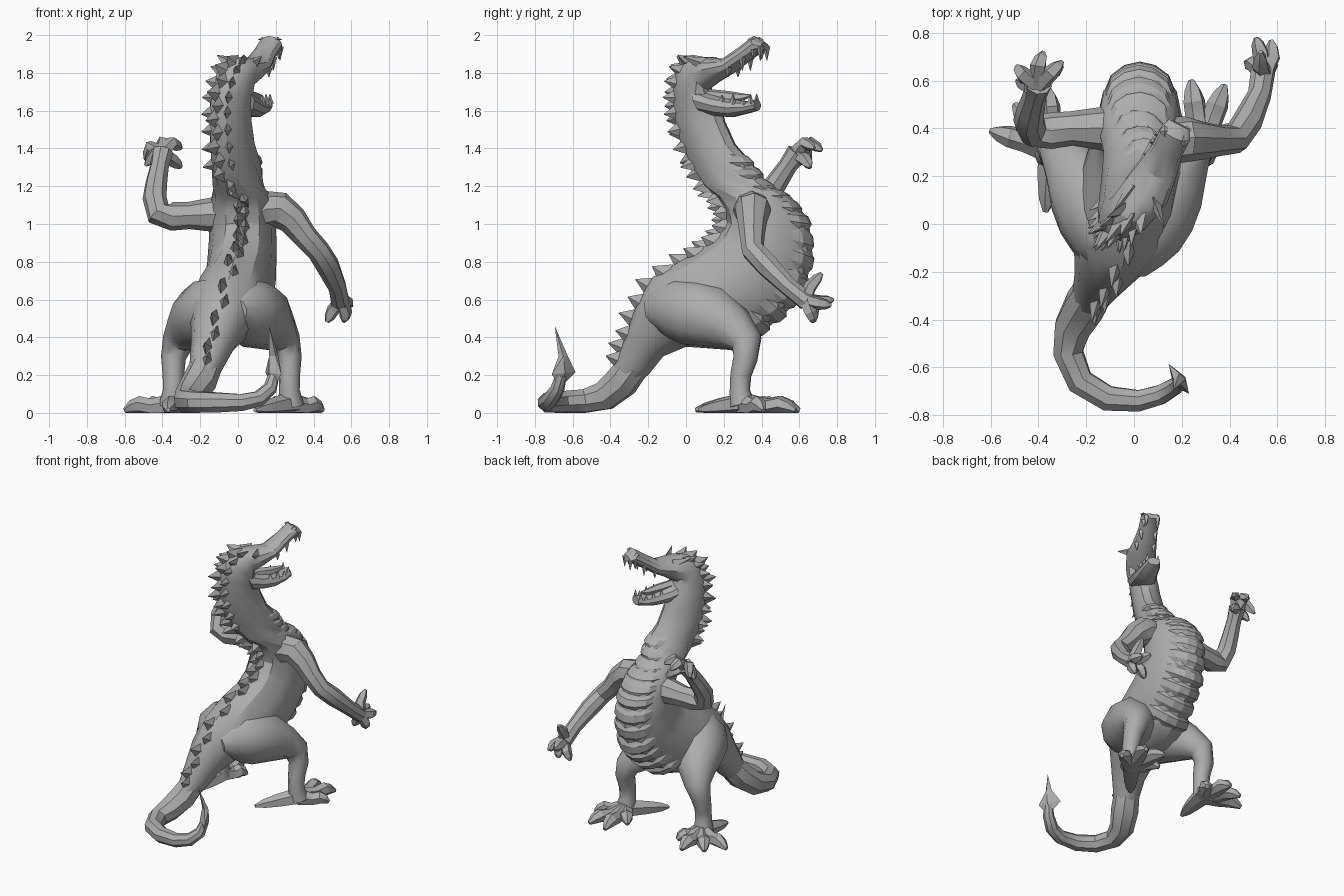
import bpy, bmesh, math
from mathutils import Vector, Matrix

if "Cube" in bpy.data.objects:
    bpy.data.objects.remove(bpy.data.objects["Cube"])

V = Vector
hide = bpy.data.materials.new("stone_grey")
hide.diffuse_color = (0.42, 0.42, 0.42, 1)
hide.use_nodes = True
hide.node_tree.nodes["Principled BSDF"].inputs["Base Color"].default_value = hide.diffuse_color


def finish(name, bm, angle=32):
    bmesh.ops.recalc_face_normals(bm, faces=bm.faces[:])
    me = bpy.data.meshes.new(name)
    bm.to_mesh(me)
    bm.free()
    me.materials.append(hide)
    ob = bpy.data.objects.new(name, me)
    bpy.context.collection.objects.link(ob)
    bpy.ops.object.select_all(action='DESELECT')
    ob.select_set(True)
    bpy.context.view_layer.objects.active = ob
    bpy.ops.object.shade_smooth_by_angle(angle=math.radians(angle))


def skin(bm, rows, closed=True):
    """Bridge rows of points; closed rows also get end caps."""
    vs = [[bm.verts.new(p) for p in r] for r in rows]
    n = len(vs[0])
    for a, b in zip(vs, vs[1:]):
        for i in range(n if closed else n - 1):
            j = (i + 1) % n
            bm.faces.new((a[i], a[j], b[j], b[i]))
    if closed:
        bm.faces.new(vs[0][::-1])
        bm.faces.new(vs[-1])


def tube(bm, pts, n=8):
    """Round limb through (x, y, z, radius) points, kept above the floor."""
    c = [V(p[:3]) for p in pts]
    rows, side = [], None
    for i, p in enumerate(c):
        t = (c[min(i + 1, len(c) - 1)] - c[max(i - 1, 0)]).normalized()
        if side is None:
            side = t.orthogonal()
        side = (side - t * side.dot(t)).normalized()
        up = t.cross(side)
        row = []
        for k in range(n):
            a = math.tau * k / n
            q = p + (side * math.cos(a) + up * math.sin(a)) * pts[i][3]
            q.z = max(q.z, 0)
            row.append(q)
        rows.append(row)
    skin(bm, rows)


def spike(bm, base, d, length, w, flat=1.0, along=V((0, 0, 1))):
    """Four-sided point; w runs along the given direction."""
    z = d.normalized()
    x = (along - z * along.dot(z)).normalized()
    y = z.cross(x)
    m = Matrix((x, y, z)).transposed().to_4x4()
    m.translation = base + z * length * 0.4
    bmesh.ops.create_cone(bm, cap_ends=True, segments=4, radius1=w, radius2=0.002,
                          depth=length * 1.2, matrix=m @ Matrix.Diagonal((1, flat, 1, 1)))


# Body sections: back y, back z, belly y, belly z, centre x, half width
TORSO = [(-.41, .19, -.32, .11, -.2, .06), (-.36, .3, -.2, .2, -.165, .092),
         (-.315, .42, -.12, .3, -.13, .12), (-.265, .57, 0, .35, -.09, .16),
         (-.175, .72, .2, .35, -.045, .21), (0, .82, .38, .41, -.02, .21),
         (.1, .88, .52, .52, .01, .19), (.17, .94, .63, .65, .02, .183),
         (.21, 1.01, .67, .84, .025, .178), (.2, 1.08, .65, 1.02, .022, .175),
         (.16, 1.14, .56, 1.14, .02, .16)]
NECK = [(.1, 1.2, .43, 1.22, .0, .132), (.03, 1.32, .345, 1.32, -.01, .112),
        (-.025, 1.45, .255, 1.42, -.03, .102), (-.055, 1.58, .2, 1.54, -.04, .098),
        (-.06, 1.7, .18, 1.6, -.035, .1), (-.04, 1.81, .14, 1.66, -.02, .1),
        (.02, 1.88, .12, 1.71, .0, .1), (.1, 1.885, .17, 1.75, .05, .1),
        (.2, 1.875, .25, 1.8, .1, .083), (.29, 1.94, .33, 1.86, .14, .066),
        (.36, 1.995, .4, 1.91, .175, .066), (.415, 1.96, .42, 1.92, .19, .048)]
JAW = [(.05, 1.73, .1, 1.58, .005, .092), (.14, 1.69, .2, 1.565, .055, .086),
       (.24, 1.665, .25, 1.565, .095, .073), (.32, 1.65, .33, 1.585, .125, .062),
       (.375, 1.66, .38, 1.6, .145, .044)]


def sections(data, turn):
    return [s + (turn,) for s in data]


BODY = sections(TORSO, 0) + sections(NECK[:1], .3) + sections(NECK[1:6], .6) + sections(NECK[6:], .5)
JAW = sections(JAW, .5)


def surf(rings, t, deg, scale=1.0):
    """Point on a lofted body at section t; 90 degrees is the back."""
    i = max(0, min(int(t), len(rings) - 2))
    ty, tz, by, bz, cx, hw, k = [a + (b - a) * (t - i) for a, b in zip(rings[i], rings[i + 1])]
    mid = V((cx, (ty + by) / 2, (tz + bz) / 2))
    half = V(((ty - by) / 2 * k, (ty - by) / 2, (tz - bz) / 2))
    a = math.radians(deg)
    return mid + (V((1, -k, 0)).normalized() * hw * math.cos(a) + half * math.sin(a)) * scale


def loft(name, rings, n=12):
    bm = bmesh.new()
    skin(bm, [[surf(rings, t, 360 * k / n) for k in range(n)] for t in range(len(rings))])
    finish(name, bm)


loft("body", BODY)
loft("lower_jaw", JAW, 10)

# Overlapping belly plates
bm = bmesh.new()
COUNT = 12
for i in range(COUNT):
    t0 = 4.9 + 7.6 * i / COUNT
    st = 7.6 / COUNT
    rows = []
    for t, s in ((t0, .97), (t0 + st * .3, 1.06), (t0 + st * .75, 1.06), (t0 + st, .96)):
        rows.append([surf(BODY, t, -90 + a, s - .08 * (abs(a) > 55)) for a in range(-60, 61, 20)])
    skin(bm, rows, closed=False)
finish("belly_plates", bm, 20)

# Blade spines along the back, with side rows on the neck and crown
bm = bmesh.new()


def back_spine(t, deg, length, w):
    p = surf(BODY, t, deg)
    out = (p - surf(BODY, t, deg, 0)).normalized()
    run = (surf(BODY, t + .2, deg) - surf(BODY, t - .2, deg)).normalized()
    spike(bm, p - out * .015, out - run * .3, length, w, .5, run)


for i in range(29):
    t = .9 + 15.8 * i / 28
    back_spine(t, 90 + (7 if i % 2 else -4), .09 if i % 2 else .075, .066)
for i in range(8):
    for deg in (58, 122):
        back_spine(12 + 5 * i / 7, deg, .07, .05)
finish("back_spines", bm, 10)

# Brow horns and nostrils
bm = bmesh.new()
for deg, sx in ((40, .25), (140, -.55)):
    spike(bm, surf(BODY, 17.9, deg, .8), V((sx, -.7, .25)), .11, .04, .7)
    spike(bm, surf(BODY, 21, deg, .9), V((0, .1, 1)), .012, .025)
finish("brow_horns", bm, 10)

# Teeth
bm = bmesh.new()
for i in range(4):
    for s in (-1, 1):
        big = .06 if i % 2 else .042
        spike(bm, surf(BODY, 19.1 + .85 * i, -90 + s * 48, .95), V((0, .02, -1)), big, .02, 1, V((0, 1, 0)))
        spike(bm, surf(JAW, 1.7 + .65 * i, 90 + s * 50, .95), V((0, .02, 1)), big * .75, .019, 1, V((0, 1, 0)))
finish("teeth", bm, 10)

# Tongue
bm = bmesh.new()
tube(bm, [(.03, .12, 1.68, .035), (.08, .22, 1.67, .035), (.11, .3, 1.67, .022), (.125, .34, 1.68, .006)], 6)
finish("tongue", bm)

# Curled tail
bm = bmesh.new()
tube(bm, [(-.13, -.19, .38, .04), (-.165, -.27, .26, .085), (-.205, -.34, .165, .092),
          (-.255, -.43, .09, .082), (-.275, -.54, .062, .066), (-.225, -.66, .058, .06),
          (-.11, -.73, .055, .056), (.02, -.74, .055, .048), (.11, -.715, .075, .044),
          (.17, -.68, .13, .038), (.19, -.66, .2, .03)])
finish("tail", bm)

# Leaf-shaped tail tip: broad barb below, slim blade above
bm = bmesh.new()
BLADE = [(.165, -.695, .46), (.19, -.625, .3), (.2, -.675, .3), (.165, -.65, .3), (.215, -.65, .3)]
BARB = BLADE[1:] + [(.145, -.585, .215), (.23, -.71, .205), (.215, -.64, .21), (.165, -.68, .21), (.185, -.67, .13)]
for part in (BLADE, BARB):
    vs = [bm.verts.new(p) for p in part]
    bmesh.ops.convex_hull(bm, input=vs)
finish("tail_tip", bm, 15)

# Legs, mirrored with the far one set slightly wider
LEG = [(-.02, -.2, .54, .07), (.0, -.13, .55, .13), (.03, -.05, .55, .172), (.075, .05, .53, .187),
       (.132, .15, .5, .17), (.195, .25, .44, .124), (.248, .32, .375, .086), (.272, .315, .29, .066),
       (.272, .29, .2, .057), (.272, .285, .12, .055), (.28, .3, .04, .07)]
for name, s, off in (("right_leg", 1, 0), ("left_leg", -1, -.07)):
    bm = bmesh.new()
    tube(bm, [(s * x + off, y, z, r) for x, y, z, r in LEG], 10)
    finish(name, bm, 42)

# Feet with splayed toes and a heel claw
FEET = {"right_foot": ((.28, .31), [(.45, .41), (.38, .58), (.24, .6), (.16, .45)], (.09, .07)),
        "left_foot": ((-.34, .31), [(-.6, .39), (-.5, .5), (-.36, .57), (-.25, .46)], (-.37, .05))}
for name, (ankle, toes, heel) in FEET.items():
    bm = bmesh.new()
    a = V((*ankle, .045))
    for tip in toes:
        e = V((*tip, .012))
        tube(bm, [(*a, .062), (*a.lerp(e, .45), .047), (*(a.lerp(e, .7) + V((0, 0, .022))), .047),
                  (*(a.lerp(e, .85) + V((0, 0, .015))), .036), (*e, .014)], 6)
    e = V((*heel, .015))
    tube(bm, [(*a, .065), (*a.lerp(e, .5), .05), (*a.lerp(e, .8), .035), (*e, .012)], 6)
    finish(name, bm, 25)

# Arms: one hanging outward, one raised
ARMS = {"right_arm": [(.06, .34, 1.04, .09), (.14, .35, 1.08, .1), (.22, .355, 1.075, .096), (.29, .35, 1.02, .08),
                      (.355, .35, .935, .066), (.425, .355, .86, .062), (.475, .43, .78, .063),
                      (.525, .54, .67, .05), (.54, .64, .59, .052)],
        "left_arm": [(-.03, .38, 1.05, .11), (-.13, .4, 1.05, .092), (-.26, .4, 1.045, .072),
                     (-.35, .39, 1.04, .076), (-.42, .39, 1.055, .07), (-.442, .43, 1.14, .064),
                     (-.432, .48, 1.22, .058), (-.415, .54, 1.31, .05), (-.4, .59, 1.38, .058)]}
for name, pts in ARMS.items():
    bm = bmesh.new()
    tube(bm, pts)
    finish(name, bm)

# Clawed fingers: palm, knuckle, tip
HANDS = {"right_hand": ((.545, .63, .6), [((.58, .7, .58), (.575, .77, .57)), ((.53, .72, .59), (.51, .78, .6)),
                                          ((.5, .67, .54), (.47, .67, .48)), ((.57, .66, .53), (.56, .68, .48)),
                                          ((.53, .66, .67), (.53, .72, .74))]),
         "left_hand": ((-.4, .58, 1.37), [((-.46, .62, 1.41), (-.49, .66, 1.34)), ((-.4, .66, 1.43), (-.38, .72, 1.39)),
                                          ((-.35, .63, 1.43), (-.3, .68, 1.4)), ((-.35, .63, 1.34), (-.3, .66, 1.3)),
                                          ((-.44, .58, 1.37), (-.49, .6, 1.31))])}
for name, (palm, fingers) in HANDS.items():
    bm = bmesh.new()
    for knuckle, tip in fingers:
        tube(bm, [(*palm, .042), (*V(palm).lerp(V(knuckle), .6), .036), (*knuckle, .036),
                  (*V(knuckle).lerp(V(tip), .6), .028), (*tip, .01)], 5)
    finish(name, bm, 20)
